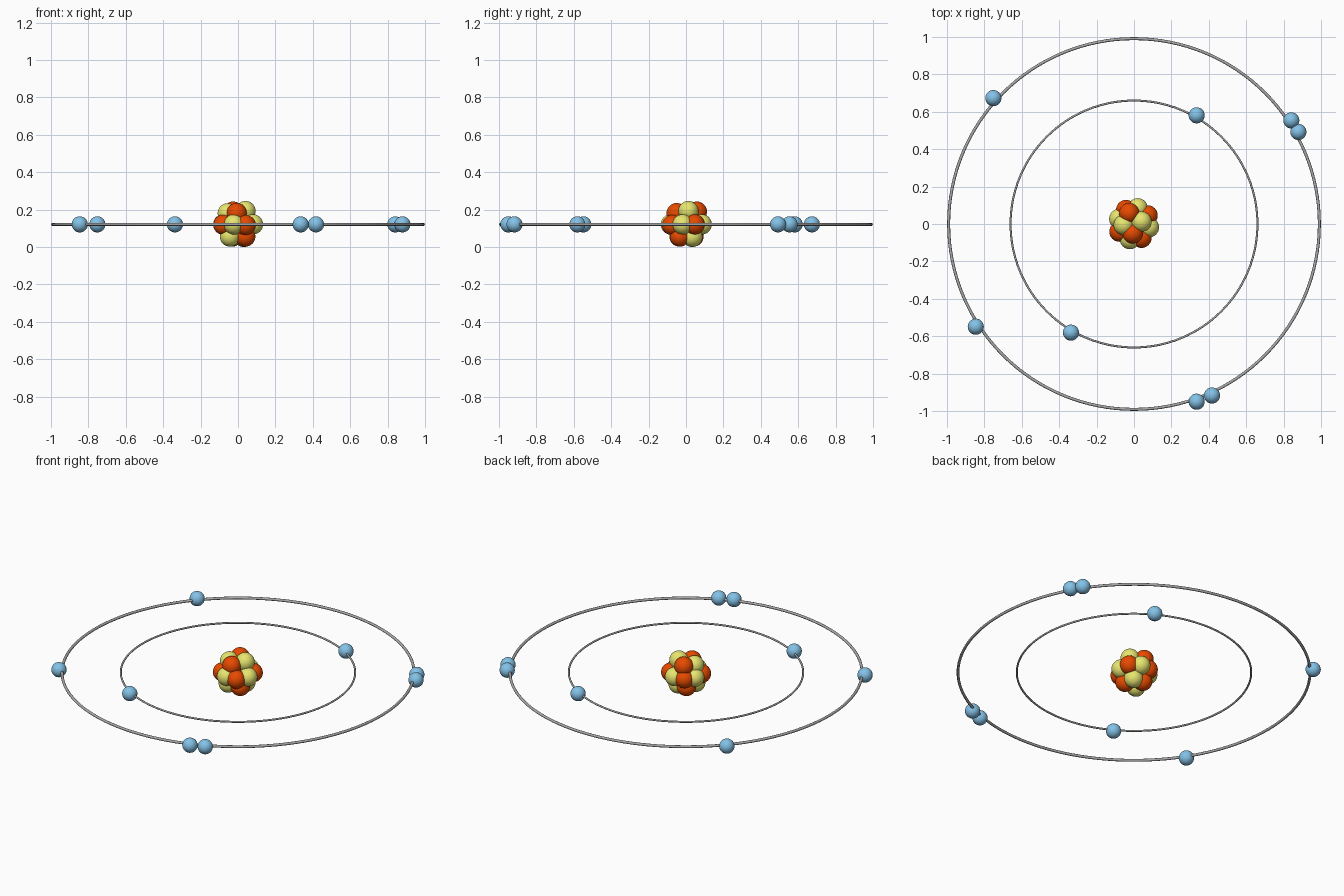
import bpy
from math import radians

if "Cube" in bpy.data.objects:
    bpy.data.objects.remove(bpy.data.objects["Cube"])

Z = 0.121  # height of the orbital plane


def material(name, rgb):
    m = bpy.data.materials.new(name)
    m.diffuse_color = (*rgb, 1)
    m.use_nodes = True
    m.node_tree.nodes["Principled BSDF"].inputs["Base Color"].default_value = m.diffuse_color
    return m


RED = material("orange_red", (0.80, 0.068, 0.0))
YELLOW = material("pale_yellow", (0.80, 0.79, 0.16))
BLUE = material("sky_blue", (0.23, 0.54, 0.80))
GREY = material("grey", (0.40, 0.40, 0.40))


def finish(name, mat):
    ob = bpy.context.object
    ob.name = name
    ob.data.materials.append(mat)
    bpy.ops.object.shade_smooth_by_angle(angle=radians(60))
    return ob


def ball(name, loc, r, mat):
    bpy.ops.mesh.primitive_uv_sphere_add(segments=32, ring_count=16, radius=r, location=loc)
    return finish(name, mat)


def ring(name, major, minor):
    bpy.ops.mesh.primitive_torus_add(major_radius=major, minor_radius=minor,
                                     major_segments=128, minor_segments=12,
                                     location=(0, 0, Z))
    return finish(name, GREY)


# Orbits
ring("outer_orbit", 0.991, 0.008)
ring("inner_orbit", 0.660, 0.0055)

# Electrons: two on the inner orbit, six on the outer one
electrons = [(0.335, 0.581), (-0.337, -0.581),
             (-0.752, 0.673), (0.841, 0.554), (0.879, 0.492),
             (-0.846, -0.549), (0.335, -0.950), (0.417, -0.917)]
for i, (x, y) in enumerate(electrons):
    ball(f"electron_{i + 1}", (x, y, Z), 0.043, BLUE)

# Nucleus: four upper, eight middle and four lower particles
protons = [(-0.007, -0.050, 0.181), (-0.026, 0.058, 0.189),
           (-0.078, -0.041, 0.119), (0.040, -0.074, 0.117),
           (0.073, 0.046, 0.121), (-0.042, 0.075, 0.121),
           (0.039, -0.033, 0.056), (-0.031, 0.040, 0.056)]
neutrons = [(0.040, 0.013, 0.192), (-0.055, -0.005, 0.180),
            (-0.022, -0.081, 0.121), (0.080, -0.018, 0.121),
            (0.020, 0.084, 0.121), (-0.079, 0.027, 0.121),
            (-0.043, -0.035, 0.056), (0.031, 0.034, 0.054)]
for i, p in enumerate(protons):
    ball(f"proton_{i + 1}", p, 0.054, RED)
for i, p in enumerate(neutrons):
    ball(f"neutron_{i + 1}", p, 0.054, YELLOW)
